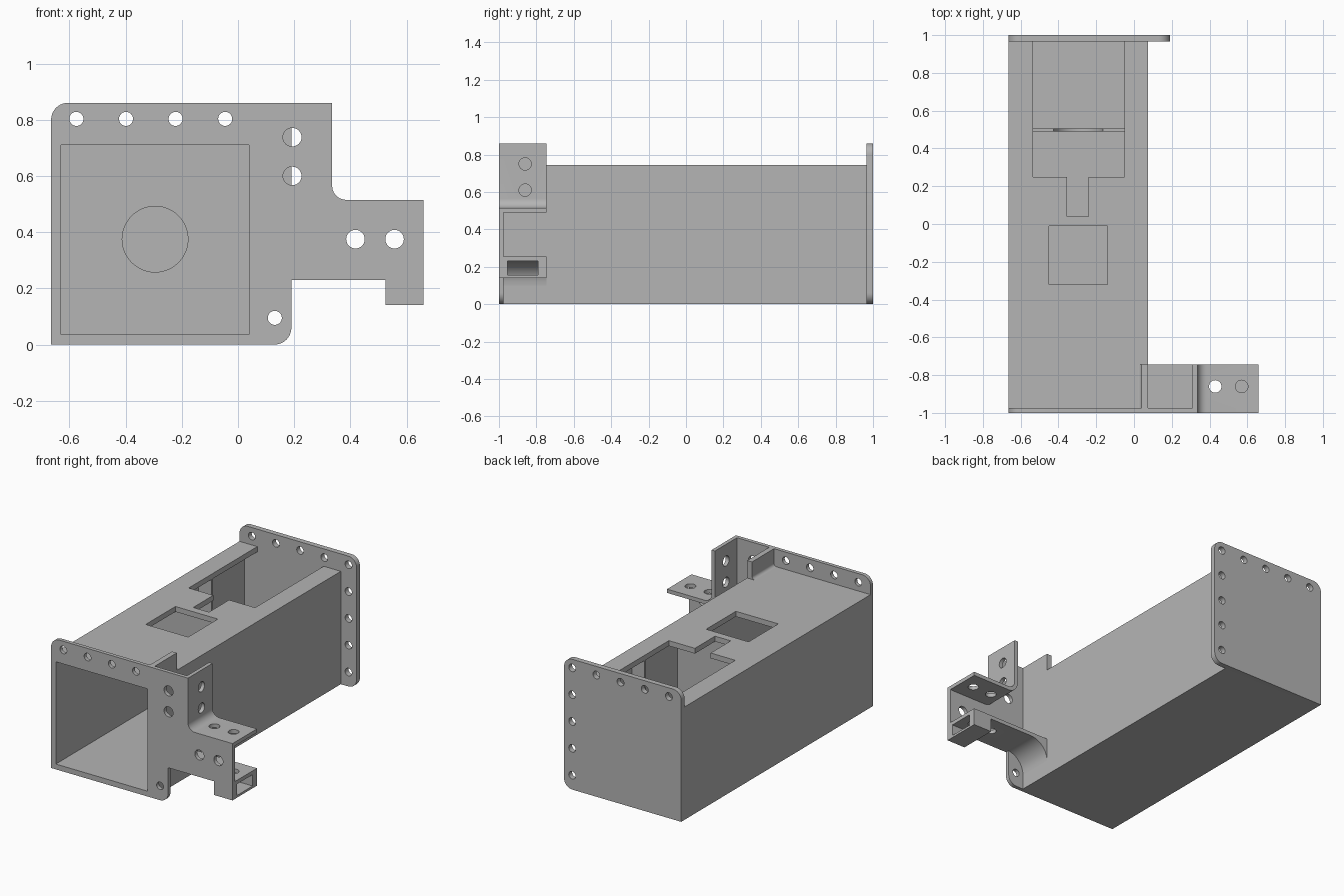
import bpy, bmesh, math

cube = bpy.data.objects.get("Cube")
if cube:
    bpy.data.objects.remove(cube, do_unlink=True)

grey = bpy.data.materials.new("plain grey")
grey.use_nodes = True
COLOR = (0.46, 0.46, 0.46, 1)
grey.diffuse_color = COLOR
grey.node_tree.nodes["Principled BSDF"].inputs["Base Color"].default_value = COLOR

# Maps a 2D profile and a depth to 3D for each extrusion axis
AXES = {"x": lambda u, v, d: (d, u, v),
        "y": lambda u, v, d: (u, d, v),
        "z": lambda u, v, d: (u, v, d)}


def rect(u0, u1, v0, v1):
    return [(u0, v0), (u1, v0), (u1, v1), (u0, v1)]


def arc(u, v, r, start, end, n=10):
    steps = [math.radians(start + (end - start) * i / n) for i in range(n + 1)]
    return [(u + r * math.cos(t), v + r * math.sin(t)) for t in steps]


def circle(u, v, r, n=32):
    return arc(u, v, r, 0, 360, n)[:-1]


def prism(name, axis, pts, lo, hi):
    """Object made by extruding a closed profile along an axis."""
    place = AXES[axis]
    bm = bmesh.new()
    a = [bm.verts.new(place(u, v, lo)) for u, v in pts]
    b = [bm.verts.new(place(u, v, hi)) for u, v in pts]
    bm.faces.new(a)
    bm.faces.new(b)
    for i in range(len(pts)):
        j = (i + 1) % len(pts)
        bm.faces.new((a[i], a[j], b[j], b[i]))
    bmesh.ops.recalc_face_normals(bm, faces=bm.faces[:])
    me = bpy.data.meshes.new(name)
    bm.to_mesh(me)
    bm.free()
    me.materials.append(grey)
    ob = bpy.data.objects.new(name, me)
    bpy.context.collection.objects.link(ob)
    return ob


def part(name, solid, cuts=()):
    """Extruded part with openings cut one after the other."""
    ob = prism(name, *solid)
    bpy.ops.object.select_all(action="DESELECT")
    bpy.context.view_layer.objects.active = ob
    ob.select_set(True)
    for cut in cuts:
        cutter = prism("cutter", *cut)
        mod = ob.modifiers.new("cut", "BOOLEAN")
        mod.operation = "DIFFERENCE"
        mod.solver = "EXACT"
        mod.object = cutter
        bpy.ops.object.modifier_apply(modifier=mod.name)
        bpy.data.objects.remove(cutter, do_unlink=True)
    bpy.ops.object.shade_smooth_by_angle(angle=math.radians(30))


L, R, H = -0.665, 0.075, 0.745          # housing sides and height
PLATE_TOP, PLATE_R = 0.86, 0.19         # end plate extents
MID = -0.295                            # centre line of the housing
FRONT, FRONT_IN, BRACKET_BACK = -1, -0.975, -0.745
BIG, SMALL = 0.033, 0.025               # hole radii
ROW = [-0.575 + 0.1765 * i for i in range(5)]
COLUMN = [0.095 + 0.177 * i for i in range(4)]

# Square housing, open at the front, with openings in the top
part("housing", ("y", rect(L, R, 0, H), FRONT_IN, 0.965), [
    ("y", rect(-0.63, 0.04, 0.035, 0.71), -1.1, 1.1),
    ("z", rect(-0.45, -0.14, -0.32, -0.01), 0.6, 0.9),
    ("z", [(-0.535, 1.1), (-0.535, 0.25), (-0.355, 0.25), (-0.355, 0.04),
           (-0.24, 0.04), (-0.24, 0.25), (-0.05, 0.25), (-0.05, 1.1)], 0.6, 0.9),
])

# Inner walls: one with a round hole, one with an open cradle
part("middle_partition", ("y", rect(-0.64, 0.05, 0.03, 0.72), 0.0, 0.03),
     [("y", circle(MID, 0.375, 0.117, 48), -0.1, 0.1)])
cradle = ([(-0.535, 0.9), (-0.535, 0.375)]
          + arc(MID, 0.375, 0.13, 180, 360, 20) + [(-0.05, 0.375), (-0.05, 0.9)])
part("cradle_partition", ("y", rect(-0.64, 0.05, 0.03, 0.72), 0.49, 0.505),
     [("y", cradle, 0.4, 0.6)])

# Back plate with rows of screw holes
back = ([(L, 0)] + arc(PLATE_R - 0.06, 0.06, 0.06, -90, 0)
        + arc(PLATE_R - 0.06, PLATE_TOP - 0.06, 0.06, 0, 90)
        + arc(L + 0.06, PLATE_TOP - 0.06, 0.06, 90, 180))
back_holes = [(x, 0.803) for x in ROW] + [(ROW[-1], z) for z in COLUMN]
part("back_plate", ("y", back, 0.965, 1),
     [("y", circle(x, z, SMALL), 0.9, 1.1) for x, z in back_holes])

# Front plate with the bracket outline
front = ([(L, 0)] + arc(PLATE_R - 0.06, 0.06, 0.06, -90, 0)
         + [(PLATE_R, 0.23), (0.525, 0.23), (0.525, 0.14), (0.66, 0.14), (0.66, 0.515)]
         + arc(0.385, 0.565, 0.05, 270, 180) + [(0.335, PLATE_TOP)]
         + arc(L + 0.06, PLATE_TOP - 0.06, 0.06, 90, 180))
small_holes = [(x, 0.803) for x in ROW[:4]] + [(ROW[-1], COLUMN[0])]
big_holes = [(0.193, 0.738), (0.193, 0.6), (0.418, 0.375), (0.557, 0.375)]
part("front_plate", ("y", front, FRONT, FRONT_IN),
     [("y", rect(-0.63, 0.04, 0.035, 0.71), -1.1, -0.9)]
     + [("y", circle(x, z, SMALL), -1.1, -0.9) for x, z in small_holes]
     + [("y", circle(x, z, BIG), -1.1, -0.9) for x, z in big_holes])

# Bent upper flange with holes in both legs
bend = ([(0.31, PLATE_TOP)] + arc(0.385, 0.565, 0.075, 180, 270)
        + [(0.66, 0.49), (0.66, 0.515)]
        + arc(0.385, 0.565, 0.05, 270, 180) + [(0.335, PLATE_TOP)])
part("bent_flange", ("y", bend, FRONT_IN, BRACKET_BACK),
     [("x", circle(-0.86, z, BIG), 0.2, 0.45) for z in (0.61, 0.75)]
     + [("z", circle(x, -0.86, BIG), 0.4, 0.6) for x in (0.43, 0.57)])

# Lower flange curving down into the housing side
lower = ([(R, 0.255), (0.66, 0.255), (0.66, 0.23)]
         + arc(0.205, 0.10, 0.13, 90, 180))
part("lower_flange", ("y", lower, FRONT_IN, BRACKET_BACK),
     [("z", circle(x, -0.86, BIG), 0.2, 0.3) for x in (0.43, 0.57)])

# Hollow socket under the lower flange
part("socket", ("x", rect(FRONT_IN, BRACKET_BACK, 0.14, 0.23), 0.525, 0.66),
     [("x", rect(-0.955, -0.79, 0.155, 0.24), 0.4, 0.8)])

# Upright rib on the housing top, with a rounded foot
rib = ([(R, H - 0.01), (R, PLATE_TOP), (0.04, PLATE_TOP)]
       + arc(0.02, H + 0.02, 0.02, 0, -90, 6) + [(0.02, H - 0.01)])
part("top_rib", ("y", rib, FRONT_IN, BRACKET_BACK))
